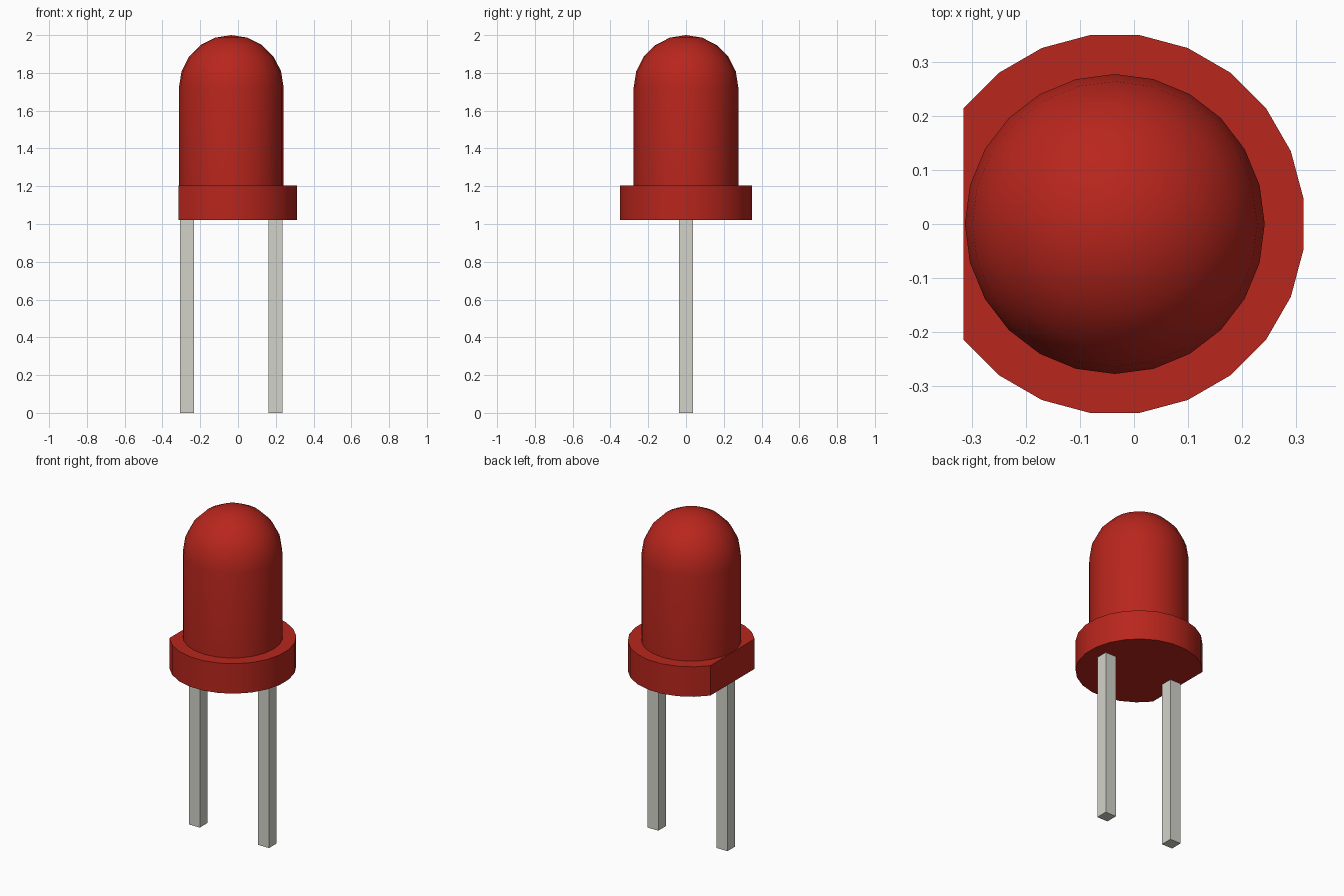
import bpy, bmesh
from math import sin, cos, radians

if "Cube" in bpy.data.objects:
    bpy.data.objects.remove(bpy.data.objects["Cube"])

CX = -0.0355         # axis of the lens and collar
SEG = 24


def finish(name, bm, mat=None, smooth=False):
    bmesh.ops.recalc_face_normals(bm, faces=bm.faces)
    mesh = bpy.data.meshes.new(name)
    bm.to_mesh(mesh)
    bm.free()
    obj = bpy.data.objects.new(name, mesh)
    bpy.context.collection.objects.link(obj)
    if mat:
        mesh.materials.append(mat)
    if smooth:
        bpy.ops.object.select_all(action='DESELECT')
        obj.select_set(True)
        bpy.context.view_layer.objects.active = obj
        bpy.ops.object.shade_smooth_by_angle(angle=radians(30))
    return obj


red = bpy.data.materials.new("red_plastic")
red.diffuse_color = (0.48, 0.019, 0.012, 1)
red.use_nodes = True
red.node_tree.nodes["Principled BSDF"].inputs["Base Color"].default_value = red.diffuse_color
metal = bpy.data.materials.new("lead_metal")
metal.diffuse_color = (0.65, 0.65, 0.59, 1)
metal.use_nodes = True
metal.node_tree.nodes["Principled BSDF"].inputs["Base Color"].default_value = metal.diffuse_color

# Domed lens: a revolved profile, straight wall then five dome steps
R, TOP = 0.277, 2.0
profile = [(0, 1.19), (R, 1.19)]
profile += [(R * cos(radians(a)), TOP - R + R * sin(radians(a))) for a in range(0, 90, 18)]
profile.append((0, TOP))
bm = bmesh.new()
pts = [bm.verts.new((CX + r, 0, z)) for r, z in profile]
edges = [bm.edges.new(pair) for pair in zip(pts, pts[1:])]
bmesh.ops.spin(bm, geom=pts + edges, cent=(CX, 0, 0), axis=(0, 0, 1),
               angle=radians(360), steps=SEG, use_duplicate=False)
bmesh.ops.remove_doubles(bm, verts=bm.verts, dist=1e-4)
finish("lens", bm, red, True)

# Collar: a 24-sided disc with one flat side
bm = bmesh.new()
ring = [bm.verts.new((CX + 0.352 * cos(radians(a)), 0.352 * sin(radians(a)), 1.022))
        for a in (-142.5 + 15 * i for i in range(20))]
base = bm.faces.new(ring)
ext = bmesh.ops.extrude_face_region(bm, geom=[base], use_keep_orig=True)
bmesh.ops.translate(bm, vec=(0, 0, 0.183),
                    verts=[v for v in ext["geom"] if isinstance(v, bmesh.types.BMVert)])
finish("collar", bm, red, True)

# Two square leads
for side, name in ((-1, "left_lead"), (1, "right_lead")):
    bm = bmesh.new()
    bmesh.ops.create_cube(bm, size=1)
    bmesh.ops.scale(bm, vec=(0.073, 0.073, 1.03), verts=bm.verts)
    bmesh.ops.translate(bm, vec=(CX + side * 0.234, 0, 0.515), verts=bm.verts)
    finish(name, bm, metal)
